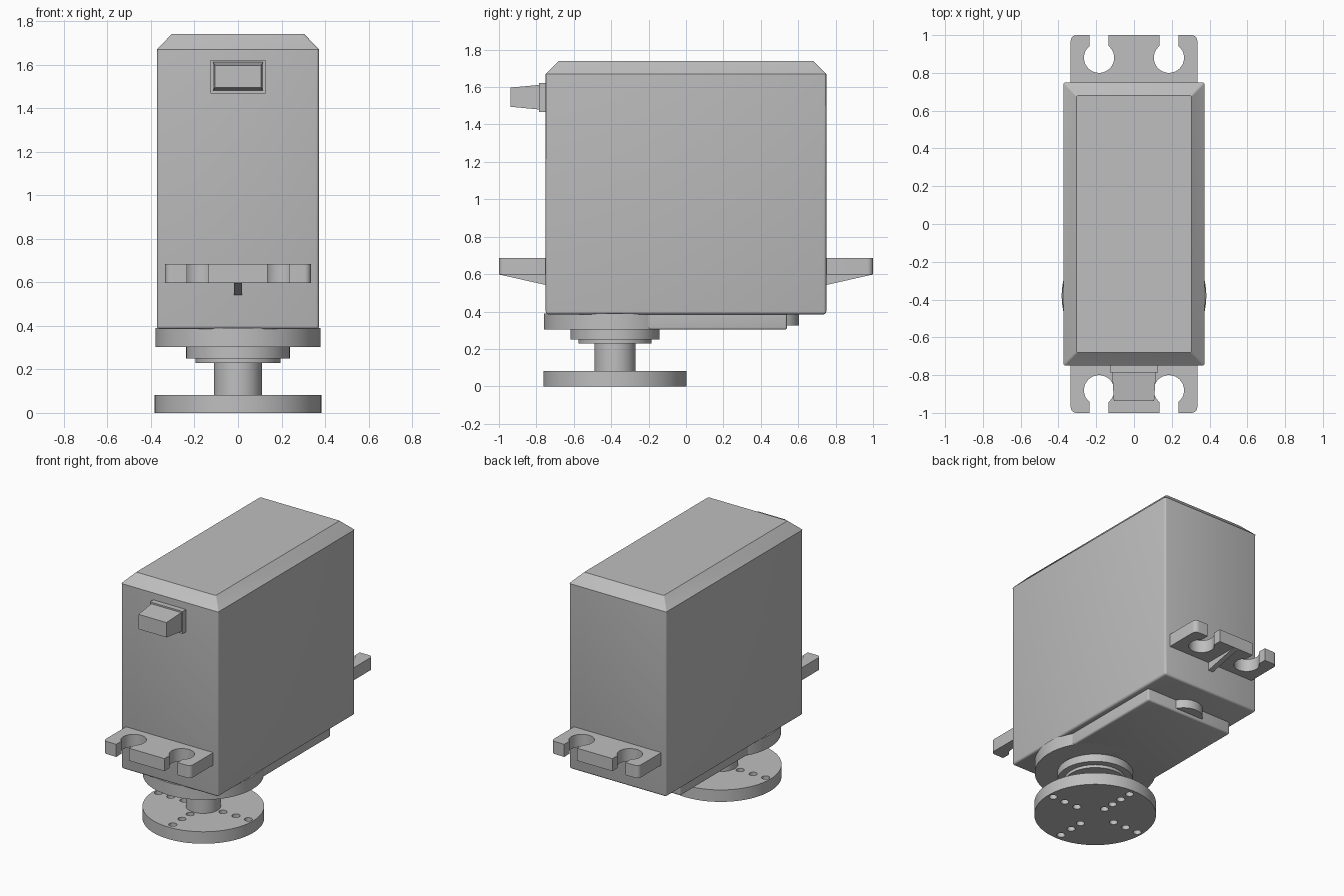
import bpy, bmesh, math
from mathutils import Matrix

old = bpy.data.objects.get("Cube")
if old:
    bpy.data.objects.remove(old, do_unlink=True)

grey = bpy.data.materials.new("plain grey")
grey.use_nodes = True
COLOUR = (0.52, 0.52, 0.52, 1)
grey.diffuse_color = COLOUR
grey.node_tree.nodes["Principled BSDF"].inputs["Base Color"].default_value = COLOUR

AXIS_Y = -0.38  # output shaft position


def finish(name, bm):
    bmesh.ops.recalc_face_normals(bm, faces=bm.faces)
    me = bpy.data.meshes.new(name)
    bm.to_mesh(me)
    bm.free()
    me.materials.append(grey)
    ob = bpy.data.objects.new(name, me)
    bpy.context.collection.objects.link(ob)
    bpy.ops.object.select_all(action="DESELECT")
    bpy.context.view_layer.objects.active = ob
    ob.select_set(True)
    bpy.ops.object.shade_smooth_by_angle(angle=math.radians(30))
    return ob


def box_bm(x, y0, y1, z0, z1):
    bm = bmesh.new()
    bmesh.ops.create_cube(bm, size=1)
    for v in bm.verts:
        v.co.x *= 2 * x
        v.co.y = y0 if v.co.y < 0 else y1
        v.co.z = z0 if v.co.z < 0 else z1
    return bm


def round_edges(bm, radius, keep):
    edges = [e for e in bm.edges if keep(e)]
    bmesh.ops.bevel(bm, geom=edges, offset=radius, segments=3,
                    profile=0.5, affect="EDGES")


def disc(name, r, y, z0, z1, x=0, sides=64):
    bm = bmesh.new()
    bmesh.ops.create_cone(bm, cap_ends=True, segments=sides, radius1=r, radius2=r,
                          depth=z1 - z0,
                          matrix=Matrix.Translation((x, y, (z0 + z1) / 2)))
    return finish(name, bm)


def prism(name, points, z0, z1):
    bm = bmesh.new()
    face = bm.faces.new([bm.verts.new((x, y, z0)) for x, y in points])
    new = bmesh.ops.extrude_face_region(bm, geom=[face])["geom"]
    for v in new:
        if isinstance(v, bmesh.types.BMVert):
            v.co.z = z1
    return finish(name, bm)


def arc(cx, cy, r, a0, a1, n):
    angles = [math.radians(a0 + (a1 - a0) * i / n) for i in range(n + 1)]
    return [(cx + r * math.cos(a), cy + r * math.sin(a)) for a in angles]


# Main case with softly rounded sides and bottom
bm = box_bm(0.373, -0.75, 0.75, 0.385, 1.67)
round_edges(bm, 0.015, lambda e: min(v.co.z for v in e.verts) < 1)
finish("case", bm)

# Chamfered lid
bm = box_bm(0.373, -0.75, 0.75, 1.67, 1.74)
for v in bm.verts:
    if v.co.z > 1.7:
        v.co.x *= 0.305 / 0.373
        v.co.y *= 0.68 / 0.75
round_edges(bm, 0.008, lambda e: abs(e.verts[0].co.z - e.verts[1].co.z) > 0.05)
finish("lid", bm)

# Gear cover: plate merging into a round boss, with a small tab at the back
bm = box_bm(0.335, AXIS_Y, 0.54, 0.303, 0.39)
round_edges(bm, 0.012, lambda e: min(v.co.z for v in e.verts) < 0.35)
finish("gear_cover_plate", bm)
disc("gear_cover_boss", 0.38, AXIS_Y, 0.303, 0.39, sides=96)
disc("cover_tab", 0.12, 0.485, 0.325, 0.39)

# Stepped bearing and output shaft
disc("bearing_collar", 0.238, AXIS_Y, 0.25, 0.305)
disc("bearing_ring", 0.195, AXIS_Y, 0.23, 0.255)
disc("output_shaft", 0.11, AXIS_Y, 0.07, 0.235)

# Round horn drilled with holes along four arms
horn = disc("horn_disc", 0.383, AXIS_Y, 0, 0.083, sides=96)
rows = [(0.15, 0.25, 0.345), (0.09, 0.17, 0.25, 0.335),
        (0.15, 0.25, 0.345), (0.145, 0.235, 0.335)]
bm = bmesh.new()
for arm, row in enumerate(rows):
    a = arm * math.pi / 2
    for d in row:
        spot = Matrix.Translation((d * math.cos(a), AXIS_Y + d * math.sin(a), 0.04))
        bmesh.ops.create_cone(bm, cap_ends=True, segments=20, radius1=0.026,
                              radius2=0.026, depth=0.3, matrix=spot)
drill = finish("horn_hole_cutter", bm)
cut = horn.modifiers.new("holes", "BOOLEAN")
cut.operation = "DIFFERENCE"
cut.solver = "EXACT"
cut.object = drill
bpy.context.view_layer.objects.active = horn
bpy.ops.object.modifier_apply(modifier=cut.name)
bpy.data.objects.remove(drill, do_unlink=True)

# Mounting ears with keyhole slots, and a rib under each
HOLE_X, HOLE_Y, HOLE_R, SLOT = 0.185, 0.88, 0.08, 0.05
open_angle = math.degrees(math.acos(SLOT / HOLE_R))
half = [(HOLE_X - SLOT, 1.0)]
half += arc(HOLE_X, HOLE_Y, HOLE_R, 180 - open_angle, 360 + open_angle, 32)
half += [(HOLE_X + SLOT, 1.0)]
half += arc(0.305, 0.97, 0.03, 90, 0, 6)
half += [(0.335, 0.74)]
outline = half + [(-x, y) for x, y in reversed(half)]
for side, label in ((-1, "front"), (1, "back")):
    prism(label + "_ear", [(x, side * y) for x, y in outline], 0.598, 0.685)
    bm = bmesh.new()
    profile = [(0.74, 0.54), (1.0, 0.598), (0.74, 0.6)]
    left, right = [[bm.verts.new((x, side * y, z)) for y, z in profile]
                   for x in (-0.018, 0.018)]
    bm.faces.new(left)
    bm.faces.new(right)
    for i in range(3):
        j = (i + 1) % 3
        bm.faces.new((left[i], left[j], right[j], right[i]))
    finish(label + "_rib", bm)

# Cable strain relief on the front
finish("cable_base", box_bm(0.126, -0.787, -0.74, 1.467, 1.622))
bm = box_bm(0.116, -0.937, -0.78, 1.48, 1.612)
for v in bm.verts:
    if v.co.y < -0.9:
        v.co.x *= 0.92
        v.co.z = 1.546 + (v.co.z - 1.546) * 0.78
finish("cable_plug", bm)
